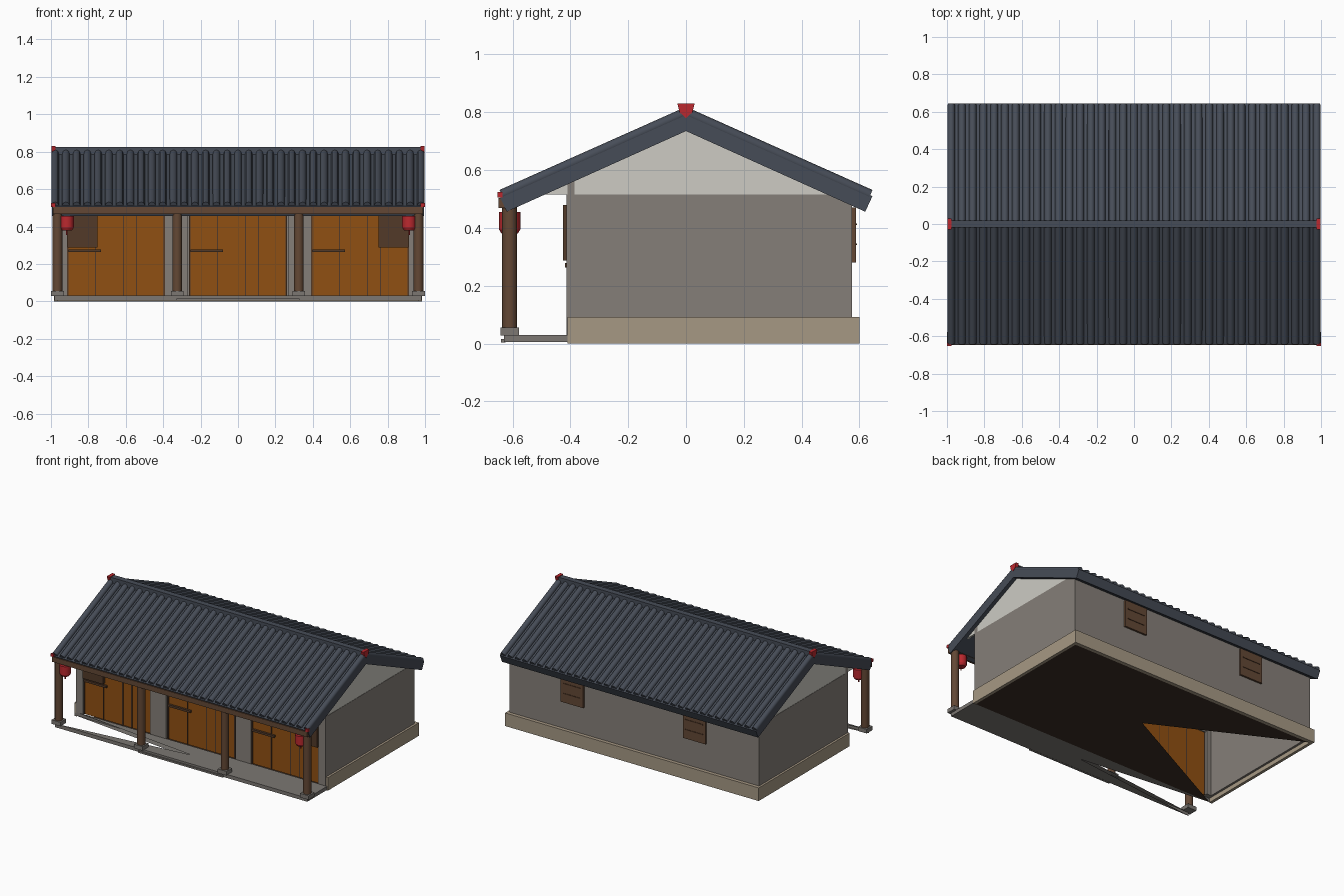
import bpy, bmesh, math
from mathutils import Matrix, Vector

cube = bpy.data.objects.get("Cube")
if cube:
    bpy.data.objects.remove(cube, do_unlink=True)


def material(name, r, g, b):
    m = bpy.data.materials.new(name)
    m.use_nodes = True
    m.diffuse_color = (r, g, b, 1)
    m.node_tree.nodes["Principled BSDF"].inputs["Base Color"].default_value = (r, g, b, 1)
    return m


slate = material("slate tile", .062, .073, .096)
plaster = material("grey plaster", .235, .212, .19)
white = material("pale plaster", .61, .6, .55)
sand = material("sand stone", .38, .315, .23)
earth = material("dark floor", .045, .027, .018)
orange = material("door wood", .28, .08, .006)
wood = material("post wood", .125, .064, .035)
dark = material("dark wood", .085, .042, .022)
stone = material("porch stone", .2, .185, .17)
red = material("lantern red", .5, .022, .028)


def finish(name, bm, mat, smooth=False):
    bmesh.ops.recalc_face_normals(bm, faces=bm.faces)
    mesh = bpy.data.meshes.new(name)
    bm.to_mesh(mesh)
    bm.free()
    mesh.materials.append(mat)
    ob = bpy.data.objects.new(name, mesh)
    bpy.context.collection.objects.link(ob)
    if smooth:
        bpy.ops.object.select_all(action="DESELECT")
        ob.select_set(True)
        bpy.context.view_layer.objects.active = ob
        bpy.ops.object.shade_smooth_by_angle(angle=math.radians(50))
    return ob


def boxes(name, spans, mat):
    """One object made of boxes given as x0, x1, y0, y1, z0, z1."""
    bm = bmesh.new()
    for x0, x1, y0, y1, z0, z1 in spans:
        place = Matrix.Translation(((x0 + x1) / 2, (y0 + y1) / 2, (z0 + z1) / 2))
        bmesh.ops.create_cube(bm, size=1, matrix=place @ Matrix.Diagonal((x1 - x0, y1 - y0, z1 - z0, 1)))
    return finish(name, bm, mat)


def prism(name, profile, spans, mat):
    """A y-z profile extruded over each x span."""
    bm = bmesh.new()
    for x0, x1 in spans:
        face = bm.faces.new([bm.verts.new((x0, y, z)) for y, z in profile])
        ext = bmesh.ops.extrude_face_region(bm, geom=[face], use_keep_orig=True)
        moved = [v for v in ext["geom"] if isinstance(v, bmesh.types.BMVert)]
        bmesh.ops.translate(bm, verts=moved, vec=(x1 - x0, 0, 0))
    return finish(name, bm, mat)


def rods(name, ends, radius, mat, sides=12, radius2=None):
    bm = bmesh.new()
    for a, b in ends:
        a, b = Vector(a), Vector(b)
        turn = (b - a).to_track_quat("Z", "Y").to_matrix().to_4x4()
        bmesh.ops.create_cone(bm, cap_ends=True, segments=sides, radius1=radius,
                              radius2=radius2 or radius, depth=(b - a).length,
                              matrix=Matrix.Translation((a + b) / 2) @ turn)
    return finish(name, bm, mat, smooth=True)


def open_fan(bm, x, y0, y1, z):
    """A rectangle fanned from its centre, with the -x triangle left open."""
    rim = [bm.verts.new(p) for p in ((-x, y0, z), (x, y0, z), (x, y1, z), (-x, y1, z))]
    mid = bm.verts.new((0, (y0 + y1) / 2, z))
    for a, b in zip(rim, rim[1:]):
        bm.faces.new((a, b, mid))
    return rim


# Roof: slab, tile ribs, ridge
half = [(.62, .456), (.645, .51)]
prism("roof_slab", [(0, .735)] + half + [(0, .795)] + [(-y, z) for y, z in reversed(half)],
      [(-.995, .995)], slate)
ribs = []
for i in range(35):
    x = (i - 17) * .0575
    for s in (-1, 1):
        ribs.append(((x, s * .637, .513), (x, 0, .797)))
rods("tile_ribs", ribs, .02, slate, sides=8)
boxes("ridge_cap", [(-.98, .98, -.02, .02, .77, .826)], slate)
prism("ridge_end_ornaments", [(-.03, .83), (-.022, .8), (0, .78), (.022, .8), (.03, .83)],
      [(-.998, -.975), (.975, .998)], red)
boxes("eave_end_ornaments", [(s * .988 - .011, s * .988 + .011, -.652, -.635, .505, .525)
                             for s in (-1, 1)], red)

# Walls and gables
boxes("side_walls", [(s * .96 - .01, s * .96 + .01, -.375, .575, .03, .515) for s in (-1, 1)], plaster)
boxes("back_wall", [(-.97, .97, .56, .575, .03, .5)], plaster)
piers = [(-.97, -.915), (-.39, -.27), (.27, .39), (.915, .97)]
boxes("front_piers", [(a, b, -.413, -.375, .03, .515) for a, b in piers], plaster)
boxes("front_lintel", [(-.97, .97, -.41, -.385, .485, .56)], plaster)
prism("gables", [(-.5, .515), (.5, .515), (0, .74)], [(-.968, -.955), (.955, .968)], white)

# Plinth and floor
boxes("plinth_sides", [(s * .975 - .01, s * .975 + .01, -.41, .578, 0, .092) for s in (-1, 1)], sand)
boxes("plinth_back", [(-.985, .985, .575, .6, 0, .092)], sand)
bm = bmesh.new()
open_fan(bm, .965, -.41, .575, .004)
finish("house_floor", bm, earth)

# Porch slab
bm = bmesh.new()
low, high = (open_fan(bm, .98, -.63, -.41, z) for z in (.005, .03))
for i in range(3):
    bm.faces.new((low[i], low[i + 1], high[i + 1], high[i]))
finish("porch_slab", bm, stone)
boxes("porch_step", [(-.33, .33, -.64, -.625, .004, .016)], stone)

# Doors with plank seams and latch bars
centres = (-.652, 0, .652)
boxes("doors", [(c - .263, c + .263, -.403, -.393, .03, .49) for c in centres], orange)
seams = [(c + d - .003, c + d + .003, -.407, -.392, .03, .485)
         for c in centres for d in (-.258, -.11, .04, .11, .258)]
boxes("door_seams", seams, dark)
boxes("door_bars", [(c - .255, c - .08, -.418, -.402, .263, .278) for c in centres], dark)

# Shutters, front and back
front = [(s * .832 - .08, s * .832 + .08, -.425, -.403, .288, .48) for s in (-1, 1)]
back = [(s * .475 - .088, s * .475 + .088, .575, .588, .28, .47) for s in (-1, 1)]
boxes("front_shutters", front, dark)
boxes("back_shutters", back, wood)
boxes("back_shutter_slats", [(x0 + .02, x1 - .02, y1, y1 + .003, z, z + .006)
                             for x0, x1, y0, y1, z0, z1 in back for z in (.34, .41)], dark)

# Posts, footings, beam
posts = (-.965, -.325, .325, .965)
rods("porch_posts", [((x, -.61, .05), (x, -.61, .5)) for x in posts], .026, wood)
boxes("post_footings", [(x - .034, x + .034, -.642, -.578, .028, .056) for x in posts], stone)
boxes("eave_beam", [(-.99, .99, -.648, -.59, .468, .504)], wood)

# Lanterns
lamps = (-.915, .915)
rods("lantern_bodies", [((x, -.61, .395), (x, -.61, .455)) for x in lamps], .037, red)
rods("lantern_bottoms", [((x, -.61, .38), (x, -.61, .395)) for x in lamps], .028, red, radius2=.037)
rods("lantern_cords", [((x, -.61, .355), (x, -.61, .47)) for x in lamps], .004, red, sides=6)
